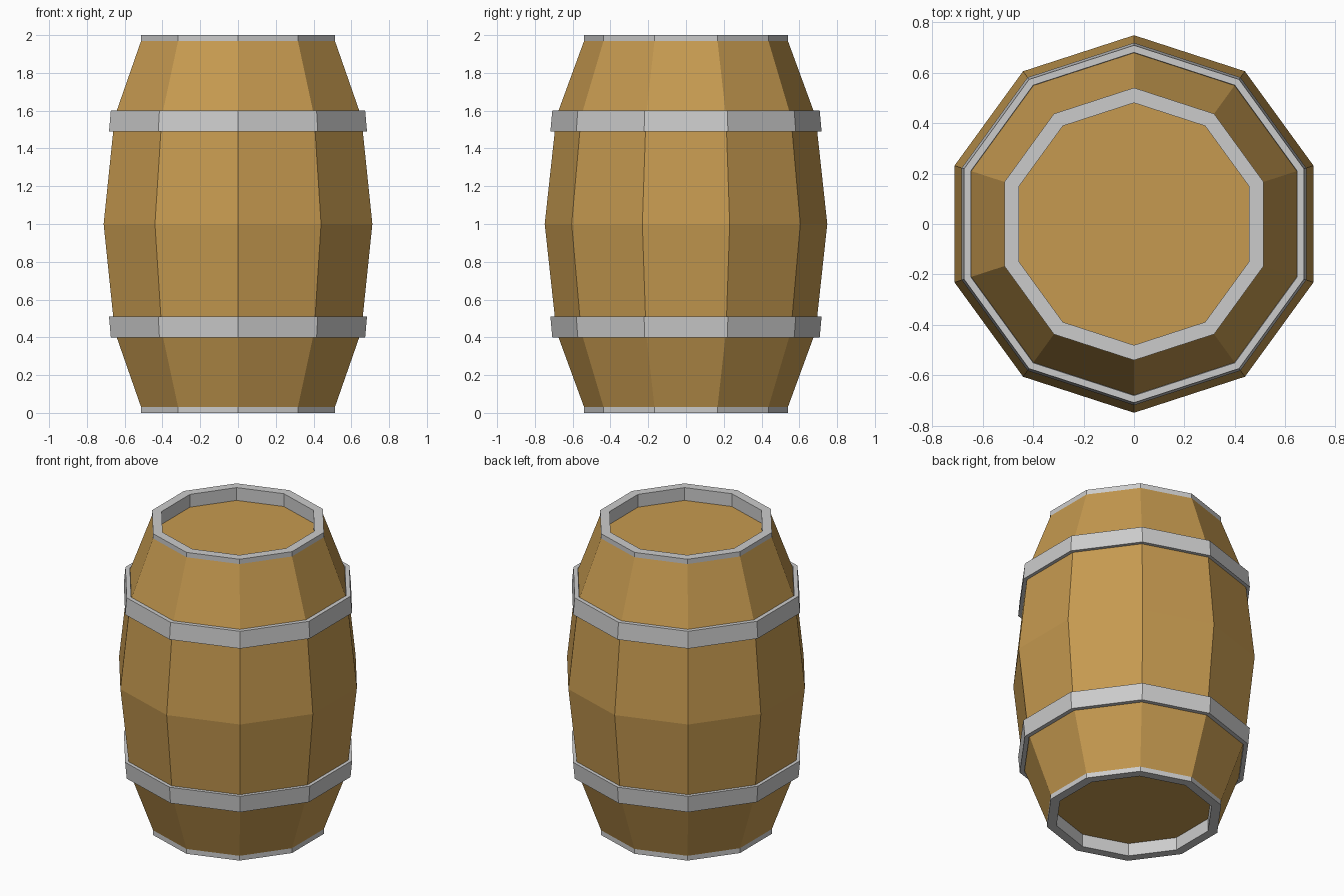
import bpy
import bmesh
import math

SIDES = 10

if "Cube" in bpy.data.objects:
    bpy.data.objects.remove(bpy.data.objects["Cube"], do_unlink=True)


def make_material(name, color):
    mat = bpy.data.materials.new(name)
    mat.use_nodes = True
    mat.diffuse_color = color
    bsdf = mat.node_tree.nodes["Principled BSDF"]
    bsdf.inputs["Base Color"].default_value = color
    bsdf.inputs["Roughness"].default_value = 0.8
    return mat


def lathe(name, profile, mat, closed):
    """Turn a (radius, height) profile into a ten-sided, flat-shaded solid."""
    bm = bmesh.new()
    verts = [bm.verts.new((0, r, z)) for r, z in profile]
    pairs = list(zip(verts, verts[1:]))
    if closed:
        pairs.append((verts[-1], verts[0]))
    edges = [bm.edges.new(p) for p in pairs]
    bmesh.ops.spin(bm, geom=verts + edges, cent=(0, 0, 0), axis=(0, 0, 1),
                   angle=math.tau, steps=SIDES, use_merge=False)
    bmesh.ops.remove_doubles(bm, verts=bm.verts, dist=0.0005)
    bmesh.ops.recalc_face_normals(bm, faces=bm.faces)
    mesh = bpy.data.meshes.new(name)
    bm.to_mesh(mesh)
    bm.free()
    mesh.materials.append(mat)
    obj = bpy.data.objects.new(name, mesh)
    bpy.context.collection.objects.link(obj)
    return obj


def flip(profile):
    """Reflect a profile about the middle of the barrel."""
    return [(r, 2 - z) for r, z in profile]


wood = make_material("warm_wood", (0.565, 0.323, 0.08, 1))
metal = make_material("grey_metal", (0.6, 0.6, 0.6, 1))

# Bulging wooden body with recessed lids
upper = [(0, 1.915), (0.51, 1.915), (0.54, 1.968), (0.686, 1.57)]
lathe("body", upper + [(0.748, 1)] + flip(upper)[::-1], wood, False)

# Metal hoops and end rims, matched top and bottom
hoop = [(0.66, 1.49), (0.718, 1.49), (0.708, 1.6), (0.68, 1.6)]
rim = [(0.48, 1.9), (0.54, 1.9), (0.54, 2), (0.48, 2)]
for part, profile in (("hoop", hoop), ("rim", rim)):
    lathe("upper_" + part, profile, metal, True)
    lathe("lower_" + part, flip(profile), metal, True)
